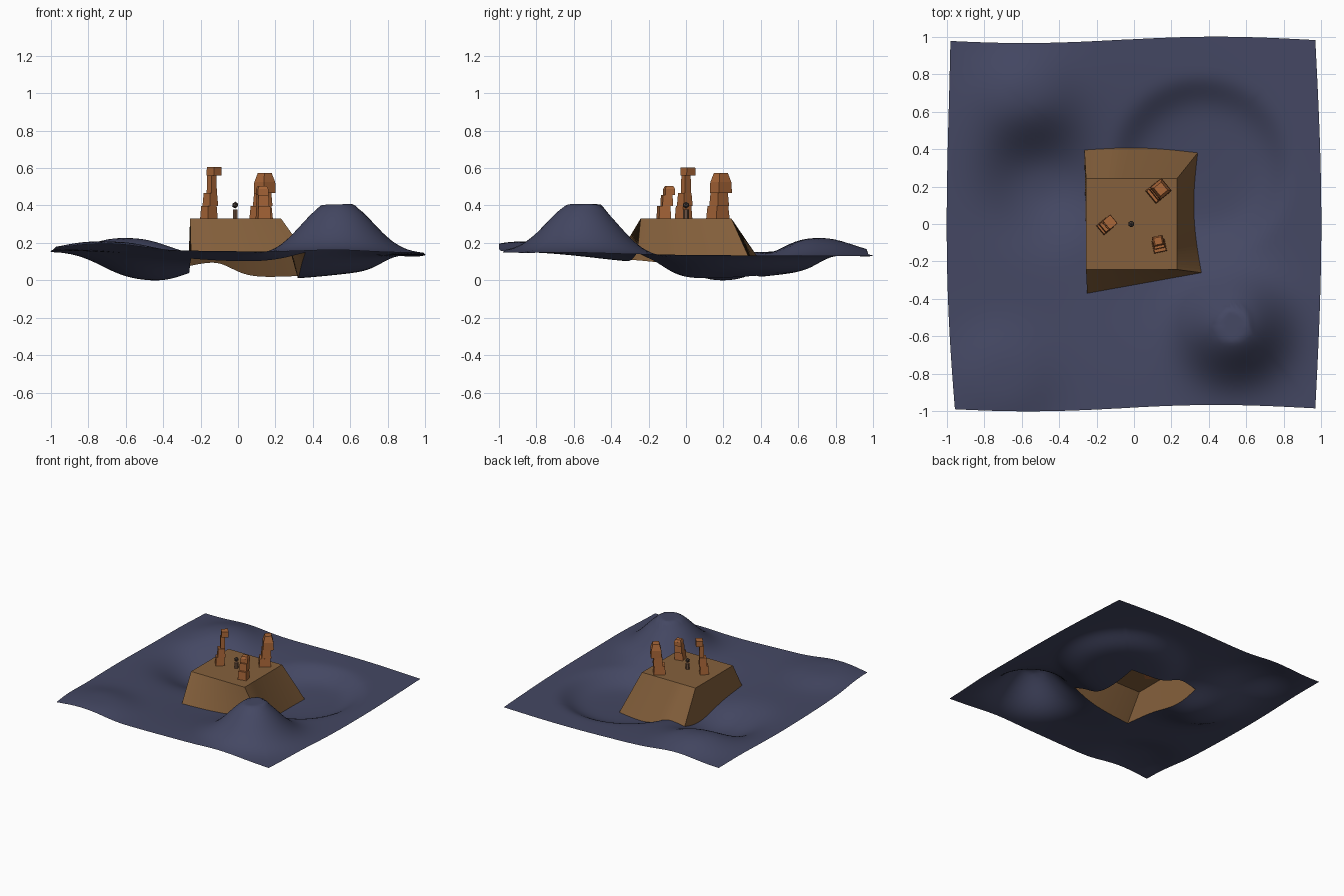
import bpy, bmesh, math
from mathutils import Matrix, Vector

if "Cube" in bpy.data.objects:
    bpy.data.objects.remove(bpy.data.objects["Cube"])


def material(name, rgb):
    m = bpy.data.materials.new(name)
    m.diffuse_color = (*rgb, 1)
    m.use_nodes = True
    m.node_tree.nodes["Principled BSDF"].inputs["Base Color"].default_value = m.diffuse_color
    return m


SLATE = material("slate blue", (0.058, 0.064, 0.125))
EARTH = material("earth brown", (0.235, 0.118, 0.045))
ORANGE = material("burnt orange", (0.40, 0.135, 0.04))
UMBER = material("umber", (0.16, 0.085, 0.05))
CHAR = material("charcoal brown", (0.07, 0.05, 0.04))


def finish(bm, name, mat):
    bmesh.ops.recalc_face_normals(bm, faces=bm.faces)
    me = bpy.data.meshes.new(name)
    bm.to_mesh(me)
    bm.free()
    me.materials.append(mat)
    ob = bpy.data.objects.new(name, me)
    bpy.context.collection.objects.link(ob)
    return ob


# Rolling ground: hills (+) and hollows (-) as x, y, amount, radius, power
BUMPS = [
    (0.53, -0.55, 0.285, 0.25, 2.3),    # tall hill
    (0.53, -0.52, 0.03, 0.08, 4),       # rough summit
    (0.36, 0.30, -0.085, 0.42, 7),      # steep-rimmed hollow
    (-0.50, 0.22, -0.12, 0.28, 2.5),    # left hollow
    (-0.58, 0.68, 0.085, 0.26, 2.5),    # back-left rise
    (-0.70, -0.82, 0.045, 0.26, 3),     # front-left rise
    (0.0, 0.0, -0.06, 0.60, 2.5),       # broad central dip
]


def ground(x, y):
    z = 0.147 - 0.01 * x - 0.01 * y
    for cx, cy, a, r, p in BUMPS:
        z += a * math.exp(-(math.hypot(x - cx, y - cy) / r) ** p)
    return min(z, 0.405 + 0.03 * (x - 0.53))


SIDE = 36


def square_ring():
    corners = [(-1, -1), (1, -1), (1, 1), (-1, 1)]
    for k in range(4):
        a, b = corners[k], corners[(k + 1) % 4]
        for i in range(SIDE):
            t = i / SIDE
            yield a[0] + (b[0] - a[0]) * t, a[1] + (b[1] - a[1]) * t


def foot(u, v):
    # irregular foot outline of the plinth
    s, t = (u + 1) / 2, (v + 1) / 2
    a = Vector((-0.25, -0.37)).lerp(Vector((0.36, -0.26)), s)
    b = Vector((-0.265, 0.395)).lerp(Vector((0.34, 0.38)), s)
    p = a.lerp(b, t)
    p.x -= 0.03 * s * math.sin(math.pi * t)
    p.y += 0.018 * t * math.sin(math.pi * s)
    return p


def rim(u, v):
    # slightly wavy outer border of the ground
    w = math.sin(3 * (u + 0.07))
    bow = math.cos(math.pi * v / 2)
    x = u * (0.968 + 0.032 * bow) - (0.012 * v if u < 0 else 0) * (1 - bow)
    return Vector((x, 0.983 * v + 0.017 * w))


ring = list(square_ring())
N = len(ring)

# Ground sheet with an opening under the plinth
bm = bmesh.new()
ROWS = 44
rows = []
for j in range(ROWS + 1):
    row = []
    for u, v in ring:
        p = foot(u, v).lerp(rim(u, v), j / ROWS)
        row.append(bm.verts.new((p.x, p.y, ground(p.x, p.y))))
    rows.append(row)
for r0, r1 in zip(rows, rows[1:]):
    for i in range(N):
        k = (i + 1) % N
        bm.faces.new((r0[k], r0[i], r1[i], r1[k]))
for f in bm.faces:
    f.smooth = True
low = min(v.co.z for v in bm.verts)
for v in bm.verts:
    v.co.z -= low
foot_points = [v.co.copy() for v in rows[0]]
land = finish(bm, "ground", SLATE)
if land.data.polygons[0].normal.z < 0:
    land.data.flip_normals()

# Open-bottomed plinth whose walls follow the ground
bm = bmesh.new()
lower = [bm.verts.new(p) for p in foot_points]
upper = [bm.verts.new((-0.013 + 0.243 * u, 0.243 * v, 0.33)) for u, v in ring]
for i in range(N):
    k = (i + 1) % N
    bm.faces.new((lower[i], lower[k], upper[k], upper[i]))
bm.faces.new(upper)
finish(bm, "plinth", EARTH)


# Stacked block figures, leaning back from the centre of their steps
def figure(name, x, y, angle, blocks):
    bm = bmesh.new()
    for w, d, off, z0, z1, taper in blocks:
        vs = bmesh.ops.create_cube(bm, size=1)["verts"]
        for v in vs:
            s = taper if v.co.z > 0 else 1
            v.co = Vector((v.co.x * w * s, v.co.y * d * s + off,
                           z1 if v.co.z > 0 else z0))
    bm.transform(Matrix.Translation((x, y, 0)) @ Matrix.Rotation(math.radians(angle), 4, 'Z'))
    finish(bm, name, ORANGE)


figure("tall_figure", -0.14, 0.0, -50, [
    (0.066, 0.068, -0.020, 0.325, 0.396, 0.88),
    (0.062, 0.058, -0.010, 0.396, 0.466, 0.85),
    (0.042, 0.036, 0.000, 0.466, 0.560, 0.90),
    (0.062, 0.054, 0.016, 0.560, 0.604, 0.95)])
figure("broad_figure", 0.135, 0.18, -51, [
    (0.090, 0.090, -0.015, 0.325, 0.396, 0.88),
    (0.078, 0.072, -0.004, 0.396, 0.466, 0.88),
    (0.088, 0.080, 0.010, 0.466, 0.525, 0.95),
    (0.083, 0.076, 0.010, 0.525, 0.574, 0.66)])
figure("short_figure", 0.132, -0.105, 12, [
    (0.070, 0.066, -0.014, 0.325, 0.396, 0.90),
    (0.060, 0.058, 0.002, 0.396, 0.455, 0.90),
    (0.058, 0.054, 0.015, 0.455, 0.488, 0.98),
    (0.056, 0.052, 0.015, 0.488, 0.504, 0.72)])

# Little post with a ball in the middle
bm = bmesh.new()
bmesh.ops.create_cone(bm, cap_ends=True, segments=6, radius1=0.015, radius2=0.015,
                      depth=0.05, matrix=Matrix.Translation((-0.015, 0, 0.353)))
finish(bm, "centre_post", UMBER)
bm = bmesh.new()
bmesh.ops.create_icosphere(bm, subdivisions=1, radius=0.018,
                           matrix=Matrix.Translation((-0.015, 0, 0.402)))
finish(bm, "centre_ball", CHAR)
